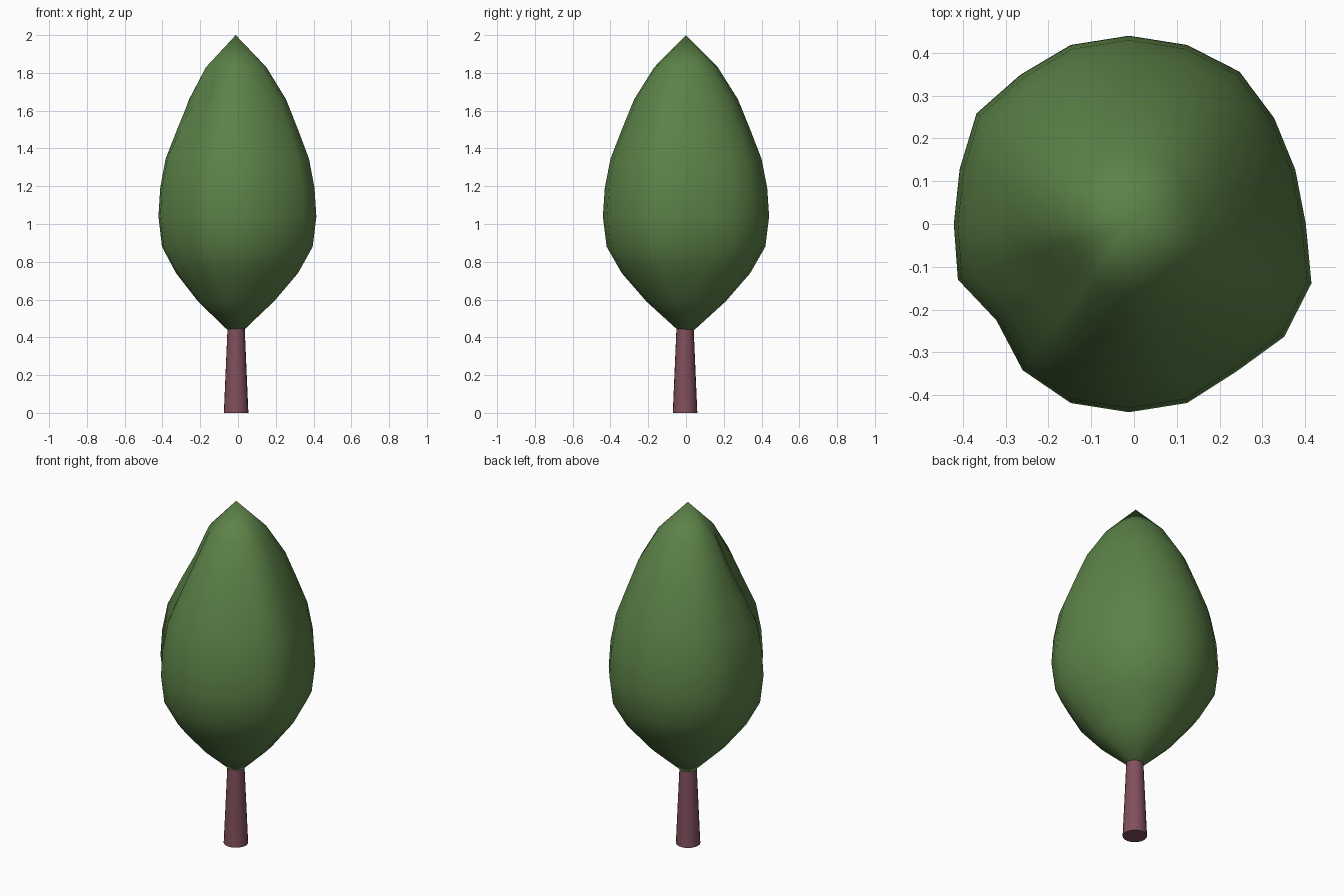
import bpy, bmesh
from math import cos, sin, radians, exp

if "Cube" in bpy.data.objects:
    bpy.data.objects.remove(bpy.data.objects["Cube"])


def make_object(name, rings, top, color):
    """Skin a stack of vertex rings; close the bottom and finish at a point or cap."""
    bm = bmesh.new()
    loops = [[bm.verts.new(p) for p in ring] for ring in rings]
    n = len(loops[0])
    for a, b in zip(loops, loops[1:]):
        for i in range(n):
            j = (i + 1) % n
            bm.faces.new((a[i], a[j], b[j], b[i]))
    bm.faces.new(loops[0][::-1])
    if top:
        tip = bm.verts.new(top)
        for i in range(n):
            bm.faces.new((loops[-1][i], loops[-1][(i + 1) % n], tip))
    else:
        bm.faces.new(loops[-1])
    mesh = bpy.data.meshes.new(name)
    bm.to_mesh(mesh)
    bm.free()
    mesh.shade_smooth()
    mat = bpy.data.materials.new(name + "_color")
    mat.diffuse_color = color
    mat.use_nodes = True
    mat.node_tree.nodes["Principled BSDF"].inputs["Base Color"].default_value = mat.diffuse_color
    mesh.materials.append(mat)
    obj = bpy.data.objects.new(name, mesh)
    bpy.context.collection.objects.link(obj)
    return obj


CX = -0.012
SIDES = 20

# Foliage: egg profile (radius, height), uneven around its girth
profile = [(0.045, 0.44), (0.21, 0.59), (0.34, 0.74), (0.42, 0.88), (0.44, 1.04),
           (0.43, 1.19), (0.40, 1.345), (0.34, 1.50), (0.275, 1.66), (0.168, 1.83)]
girth = [0.94, 0.93, 0.955, 1.0, 1.0, 1.0, 1.0, 0.98, 1.0, 0.945,
         0.93, 0.955, 0.87, 0.96, 1.0, 1.0, 1.0, 0.97, 1.02, 1.02]


def leaf_radius(r, z, k):
    # girth variation fades toward the tips; a hollow sits high on the front left
    f = 1 + (girth[k] - 1) * min(1, r / 0.3)
    d = (k * 18 - 212) / 27
    return r * f * (1 - 0.2 * exp(-d * d - ((z - 1.68) / 0.18) ** 2))


rings = []
for r, z in profile:
    ring = []
    for k in range(SIDES):
        a, q = radians(k * 18), leaf_radius(r, z, k)
        ring.append((CX + q * cos(a), q * sin(a), z))
    rings.append(ring)
make_object("foliage", rings, (CX, 0, 2.0), (0.107, 0.223, 0.065, 1))

# Trunk: tapered cylinder with sharp flat ends
rings = [[(CX + 0.002 + r * cos(radians(k * 18)), -0.005 + r * sin(radians(k * 18)), z)
          for k in range(SIDES)] for r, z in ((0.065, 0), (0.045, 0.46))]
trunk = make_object("trunk", rings, None, (0.22, 0.08, 0.107, 1))
bpy.context.view_layer.objects.active = trunk
trunk.select_set(True)
bpy.ops.object.shade_smooth_by_angle(angle=radians(40))
